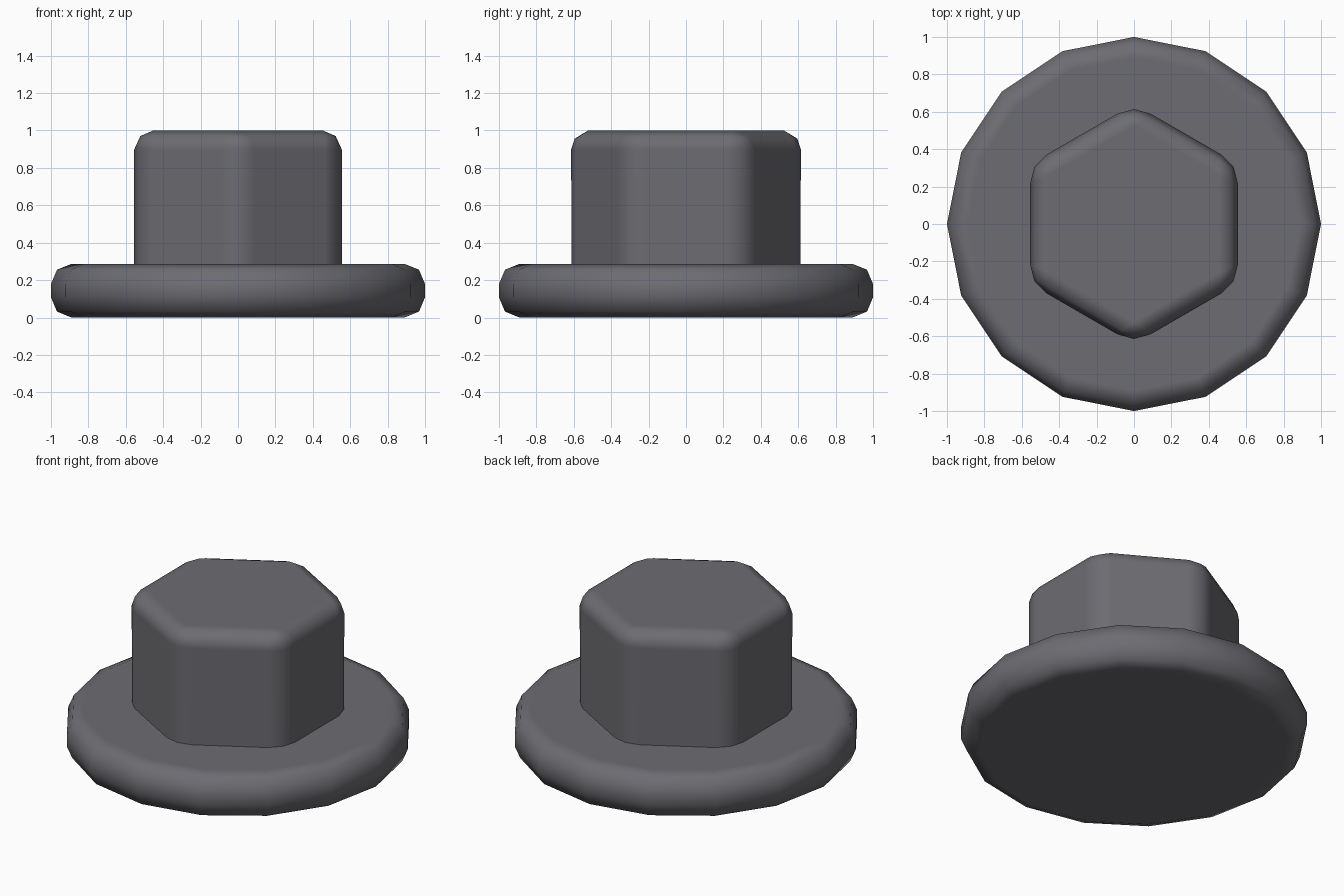
import bpy, bmesh
from math import radians
from mathutils import Matrix

if "Cube" in bpy.data.objects:
    bpy.data.objects.remove(bpy.data.objects["Cube"])

# Dark grey metal
metal = bpy.data.materials.new("dark_metal")
metal.diffuse_color = (0.15, 0.15, 0.168, 1)
metal.use_nodes = True
metal.node_tree.nodes["Principled BSDF"].inputs["Base Color"].default_value = metal.diffuse_color


def bevelled_prism(name, sides, radius, z0, z1, turn, width, pick):
    """Prism with the picked edges rounded in two segments."""
    bm = bmesh.new()
    bmesh.ops.create_cone(
        bm, cap_ends=True, segments=sides, radius1=radius, radius2=radius,
        depth=z1 - z0,
        matrix=Matrix.Translation((0, 0, (z0 + z1) / 2)) @ Matrix.Rotation(radians(turn), 4, 'Z'))
    edges = [e for e in bm.edges if pick(*sorted(v.co.z for v in e.verts))]
    bmesh.ops.bevel(bm, geom=edges, offset=width, offset_type='OFFSET',
                    segments=2, profile=0.5, affect='EDGES')
    for f in bm.faces:
        f.smooth = True
    mesh = bpy.data.meshes.new(name)
    bm.to_mesh(mesh)
    bm.free()
    mesh.materials.append(metal)
    obj = bpy.data.objects.new(name, mesh)
    bpy.context.collection.objects.link(obj)
    # keep the large faces looking flat
    mod = obj.modifiers.new("flat_faces", 'WEIGHTED_NORMAL')
    mod.weight = 100
    return obj


FLANGE_TOP = 0.287

# Round flange: both rims rounded
bevelled_prism("flange", 16, 1.0, 0.0, FLANGE_TOP, 0, 0.108,
               lambda a, b: abs(a - b) < 1e-4)

# Hexagonal head: vertical edges and top rim rounded, foot left sharp
head = bevelled_prism("hex_head", 6, 0.641, FLANGE_TOP, 1.0, 0, 0.102,
                      lambda a, b: b > 0.9)

# Open the foot where the head meets the flange
bm = bmesh.new()
bm.from_mesh(head.data)
foot = [f for f in bm.faces if all(v.co.z < FLANGE_TOP + 1e-4 for v in f.verts)]
bmesh.ops.delete(bm, geom=foot, context='FACES_ONLY')
bm.to_mesh(head.data)
bm.free()
